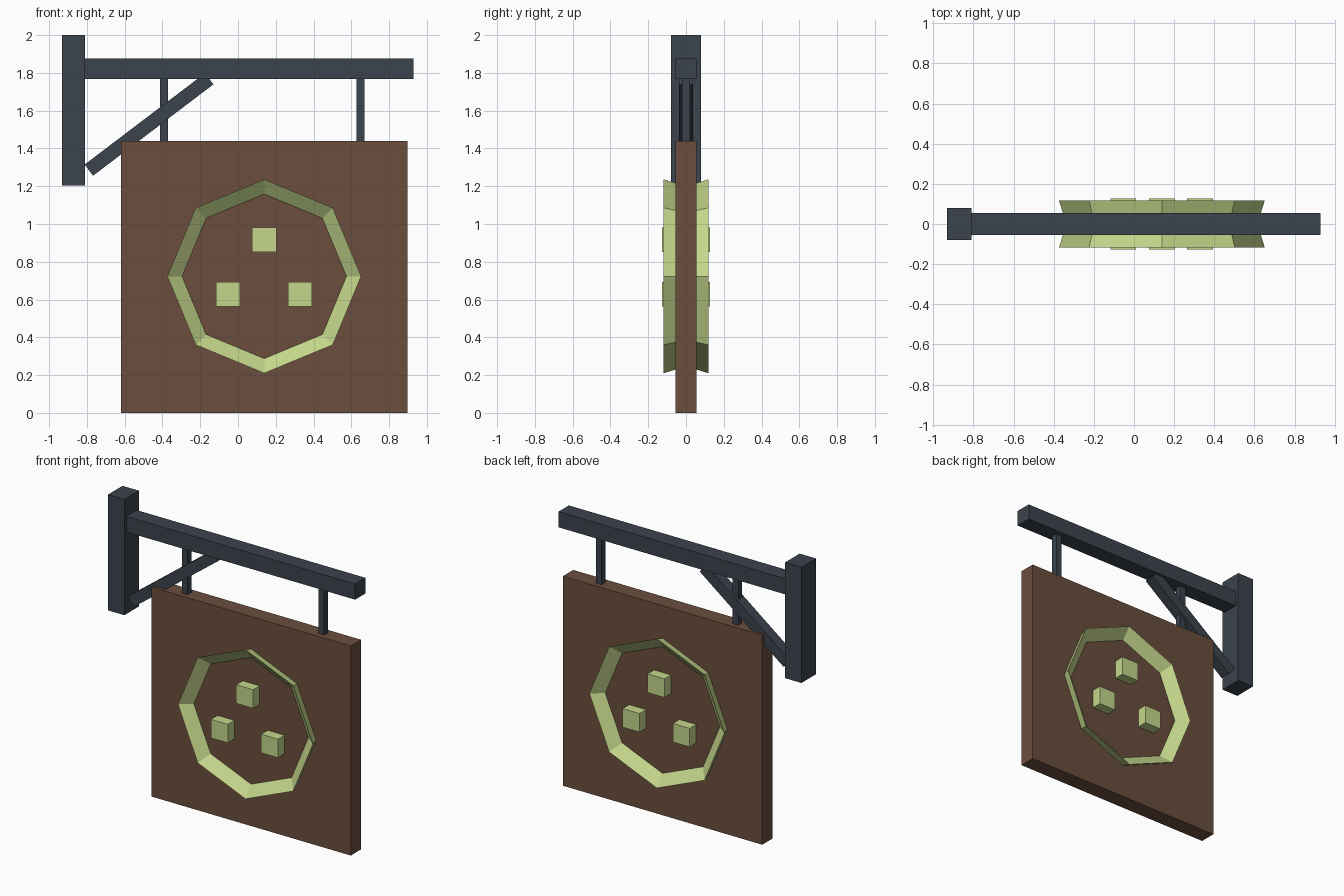
import bpy, bmesh
from math import cos, sin, pi, radians

cube = bpy.data.objects.get("Cube")
if cube:
    bpy.data.objects.remove(cube, do_unlink=True)


def material(name, color):
    mat = bpy.data.materials.new(name)
    mat.use_nodes = True
    mat.diffuse_color = (*color, 1)
    mat.node_tree.nodes["Principled BSDF"].inputs["Base Color"].default_value = (*color, 1)
    return mat


iron = material("dark slate iron", (0.045, 0.056, 0.075))
wood = material("brown wood", (0.145, 0.076, 0.047))
paint = material("pale green", (0.56, 0.68, 0.26))


def add_object(name, bm, mat):
    bmesh.ops.recalc_face_normals(bm, faces=bm.faces)
    mesh = bpy.data.meshes.new(name)
    bm.to_mesh(mesh)
    bm.free()
    mesh.materials.append(mat)
    obj = bpy.data.objects.new(name, mesh)
    bpy.context.collection.objects.link(obj)
    return obj


def box(name, center, size, mat, tilt=0):
    bm = bmesh.new()
    bmesh.ops.create_cube(bm, size=1)
    bmesh.ops.scale(bm, vec=size, verts=bm.verts)
    obj = add_object(name, bm, mat)
    obj.location = center
    obj.rotation_euler.y = -tilt
    return obj


def ring(name, center, profile, sides, mat):
    """Sweep a closed (radius, depth) profile around the y axis."""
    bm = bmesh.new()
    loops = []
    for i in range(sides):
        a = 2 * pi * i / sides
        loops.append([bm.verts.new((r * cos(a), y, r * sin(a))) for r, y in profile])
    n = len(profile)
    for i in range(sides):
        here, there = loops[i], loops[(i + 1) % sides]
        for j in range(n):
            k = (j + 1) % n
            bm.faces.new((here[j], here[k], there[k], there[j]))
    obj = add_object(name, bm, mat)
    obj.location = center
    return obj


# Wall bracket
box("wall_post", (-0.871, 0, 1.602), (0.124, 0.157, 0.796), iron)
box("top_beam", (0.06, 0, 1.821), (1.74, 0.111, 0.108), iron)
box("diagonal_brace", (-0.471, 0, 1.527), (0.80, 0.074, 0.074), iron, radians(37.2))

# Hangers
for side, x in (("right", -0.391), ("left", 0.648)):
    box(side + "_hanger", (x, 0, 1.6), (0.043, 0.043, 0.36), iron)

# Sign board
box("sign_board", (0.139, 0, 0.72), (1.516, 0.112, 1.44), wood)

# Raised octagonal rim on both faces, with a sharp flared crest
for side, s in (("front", -1), ("back", 1)):
    profile = [(0.513, s * 0.118), (0.493, s * 0.054), (0.433, s * 0.054)]
    ring(side + "_rim", (0.139, 0, 0.723), profile, 8, paint)

# Square studs running through the board
for name, x, z in (("top", 0.139, 0.917), ("right", -0.053, 0.628), ("left", 0.329, 0.628)):
    box(name + "_stud", (x, 0, z), (0.128, 0.254, 0.128), paint)
